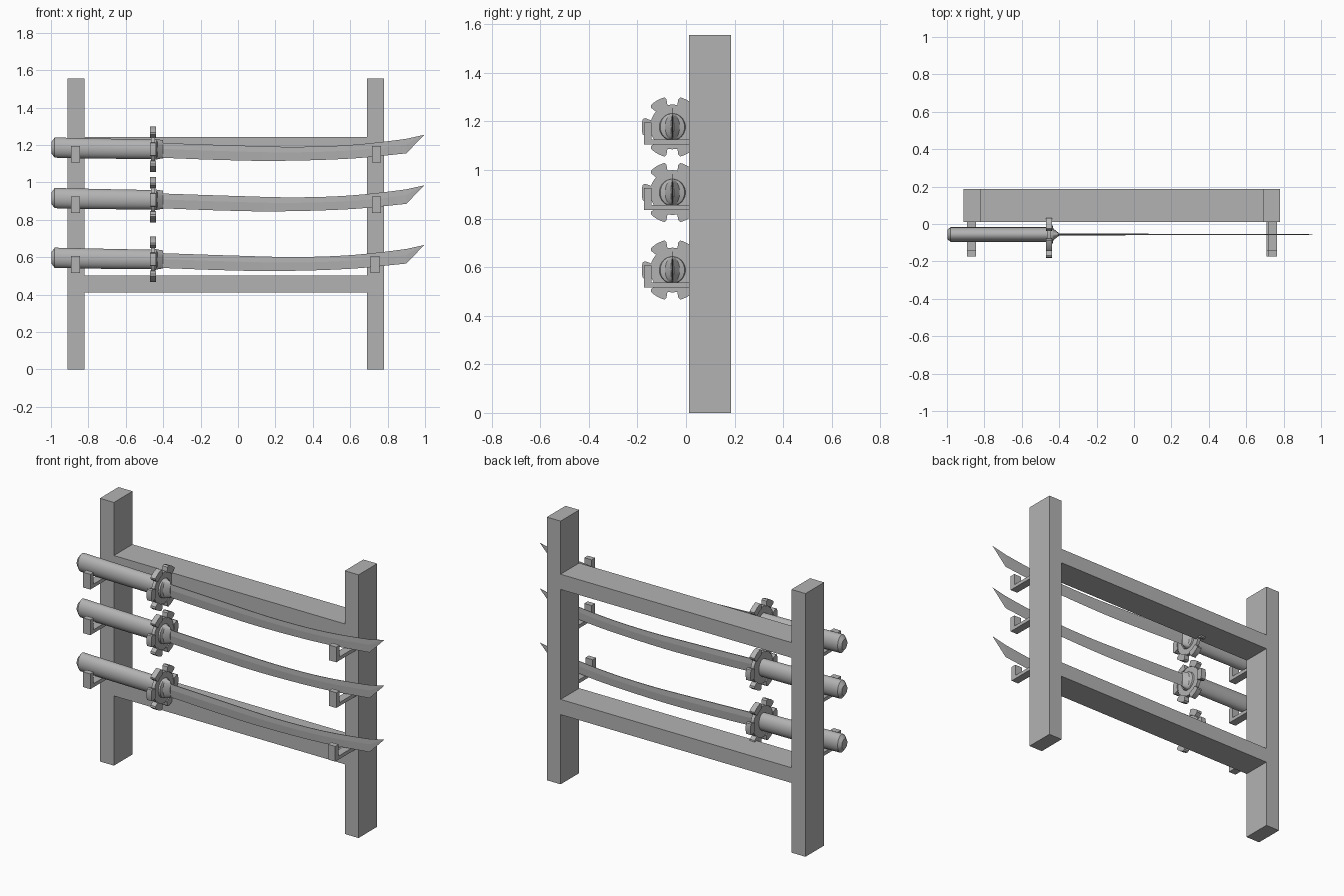
import bpy, bmesh, math

if "Cube" in bpy.data.objects:
    bpy.data.objects.remove(bpy.data.objects["Cube"])

grey = bpy.data.materials.new("plain grey")
grey.diffuse_color = (0.45, 0.45, 0.45, 1)
grey.use_nodes = True
grey.node_tree.nodes["Principled BSDF"].inputs["Base Color"].default_value = grey.diffuse_color

YC = -0.056  # depth of every sword's centre line


def finish(name, bm, smooth=False):
    bmesh.ops.recalc_face_normals(bm, faces=bm.faces)
    me = bpy.data.meshes.new(name)
    bm.to_mesh(me)
    bm.free()
    me.materials.append(grey)
    ob = bpy.data.objects.new(name, me)
    bpy.context.collection.objects.link(ob)
    if smooth:
        bpy.ops.object.select_all(action='DESELECT')
        ob.select_set(True)
        bpy.context.view_layer.objects.active = ob
        bpy.ops.object.shade_smooth_by_angle(angle=math.radians(30))
    return ob


def loft(bm, rings):
    """Skin a list of closed rings and cap both ends."""
    vs = [[bm.verts.new(p) for p in r] for r in rings]
    n = len(vs[0])
    for a, b in zip(vs, vs[1:]):
        for i in range(n):
            j = (i + 1) % n
            bm.faces.new((a[i], a[j], b[j], b[i]))
    bm.faces.new(vs[0])
    bm.faces.new(vs[-1])


def box(name, x0, x1, y0, y1, z0, z1):
    bm = bmesh.new()
    loft(bm, [[(x, y0, z0), (x, y1, z0), (x, y1, z1), (x, y0, z1)] for x in (x0, x1)])
    return finish(name, bm)


def ellipse(x, zc, ry, rz, n=32):
    return [(x, YC + ry * math.cos(2 * math.pi * i / n),
             zc + rz * math.sin(2 * math.pi * i / n)) for i in range(n)]


def interp(pts, x):
    """Smooth (Catmull-Rom style) curve through a few x, z points."""
    for i in range(len(pts) - 1):
        (xa, za), (xb, zb) = pts[i], pts[i + 1]
        if x <= xb + 1e-9:
            p, q = pts[max(i - 1, 0)], pts[min(i + 2, len(pts) - 1)]
            h = xb - xa
            ma = (zb - p[1]) / (xb - p[0]) * h
            mb = (q[1] - za) / (q[0] - xa) * h
            t = (x - xa) / h
            return ((2*t**3 - 3*t**2 + 1) * za + (t**3 - 2*t**2 + t) * ma
                    + (3*t**2 - 2*t**3) * zb + (t**3 - t**2) * mb)
    return pts[-1][1]


SPINE = [(-0.42, 0.034), (0.0, 0.020), (0.3, 0.013), (0.6, 0.023), (0.9, 0.056), (0.995, 0.077)]
EDGE = [(-0.42, -0.045), (-0.1, -0.057), (0.2, -0.062), (0.6, -0.050), (0.9, -0.022)]


def blade(name, z):
    bm = bmesh.new()
    rings = []
    for i in range(25):
        x = -0.42 + 1.32 * i / 24
        t, b = z + interp(SPINE, x), z + interp(EDGE, x)
        m = t + (b - t) * 0.4
        k = 1 - 0.6 * i / 24
        rings.append([(x, YC - 0.003 * k, t), (x, YC + 0.003 * k, t),
                      (x, YC + 0.005 * k, m), (x, YC, b), (x, YC - 0.005 * k, m)])
    # slanted point
    s = 0.0006
    t = z + 0.077
    rings.append([(0.995, YC - s, t), (0.995, YC + s, t), (0.995, YC + s, t - 0.0006),
                  (0.994, YC, t - 0.001), (0.995, YC - s, t - 0.0006)])
    loft(bm, rings)
    finish(name, bm)


def guard(name, z):
    """Thin disc with six thicker lobes around its rim."""
    bm = bmesh.new()
    xc = -0.455
    loft(bm, [ellipse(xc - 0.010, z, 0.092, 0.092, 48), ellipse(xc + 0.010, z, 0.092, 0.092, 48)])
    for k in range(6):
        outline = []
        for r, half, sign in ((0.126, 15, 1), (0.117, 18, -1), (0.088, 17, -1)):
            if r == 0.117:
                outline.append((r, half))
                continue
            for i in range(7):
                outline.append((r, sign * half * (i / 3 - 1)))
        outline.append((0.117, -18))
        rings = []
        for x in (xc - 0.016, xc + 0.016):
            rings.append([(x, YC + r * math.cos(math.radians(60 * k + a)),
                           z + r * math.sin(math.radians(60 * k + a))) for r, a in outline])
        loft(bm, rings)
    finish(name, bm, True)


# Frame: two posts and two rails
box("left_post", -0.912, -0.82, 0.012, 0.186, 0, 1.556)
box("right_post", 0.69, 0.78, 0.012, 0.186, 0, 1.556)
box("lower_rail", -0.82, 0.69, 0.012, 0.186, 0.412, 0.502)
box("upper_rail", -0.82, 0.69, 0.012, 0.186, 1.152, 1.242)

# Three swords, each resting on a pair of hooks
for row, z, shift in (("top", 1.177, 0), ("middle", 0.907, 0), ("bottom", 0.588, -0.007)):
    for side, x in (("left", -0.869), ("right", 0.74 + shift)):
        box(f"{row}_{side}_hook_arm", x - 0.024, x + 0.024, -0.172, 0.013, z - 0.072, z - 0.051)
        box(f"{row}_{side}_hook_tip", x - 0.024, x + 0.024, -0.173, -0.141, z - 0.072, z + 0.018)

    # Handle with a bevelled end
    bm = bmesh.new()
    loft(bm, [ellipse(-0.998, z + 0.009, 0.026, 0.030), ellipse(-0.98, z + 0.009, 0.039, 0.054),
              ellipse(-0.8, z + 0.005, 0.039, 0.054), ellipse(-0.62, z + 0.002, 0.039, 0.053),
              ellipse(-0.45, z, 0.039, 0.052)])
    finish(f"{row}_handle", bm, True)

    # Collar pinching down to the blade
    bm = bmesh.new()
    loft(bm, [ellipse(-0.45, z, 0.056, 0.056), ellipse(-0.436, z, 0.050, 0.055),
              ellipse(-0.43, z, 0.030, 0.053), ellipse(-0.40, z, 0.006, 0.048)])
    finish(f"{row}_collar", bm, True)

    guard(f"{row}_guard", z)
    blade(f"{row}_blade", z)
